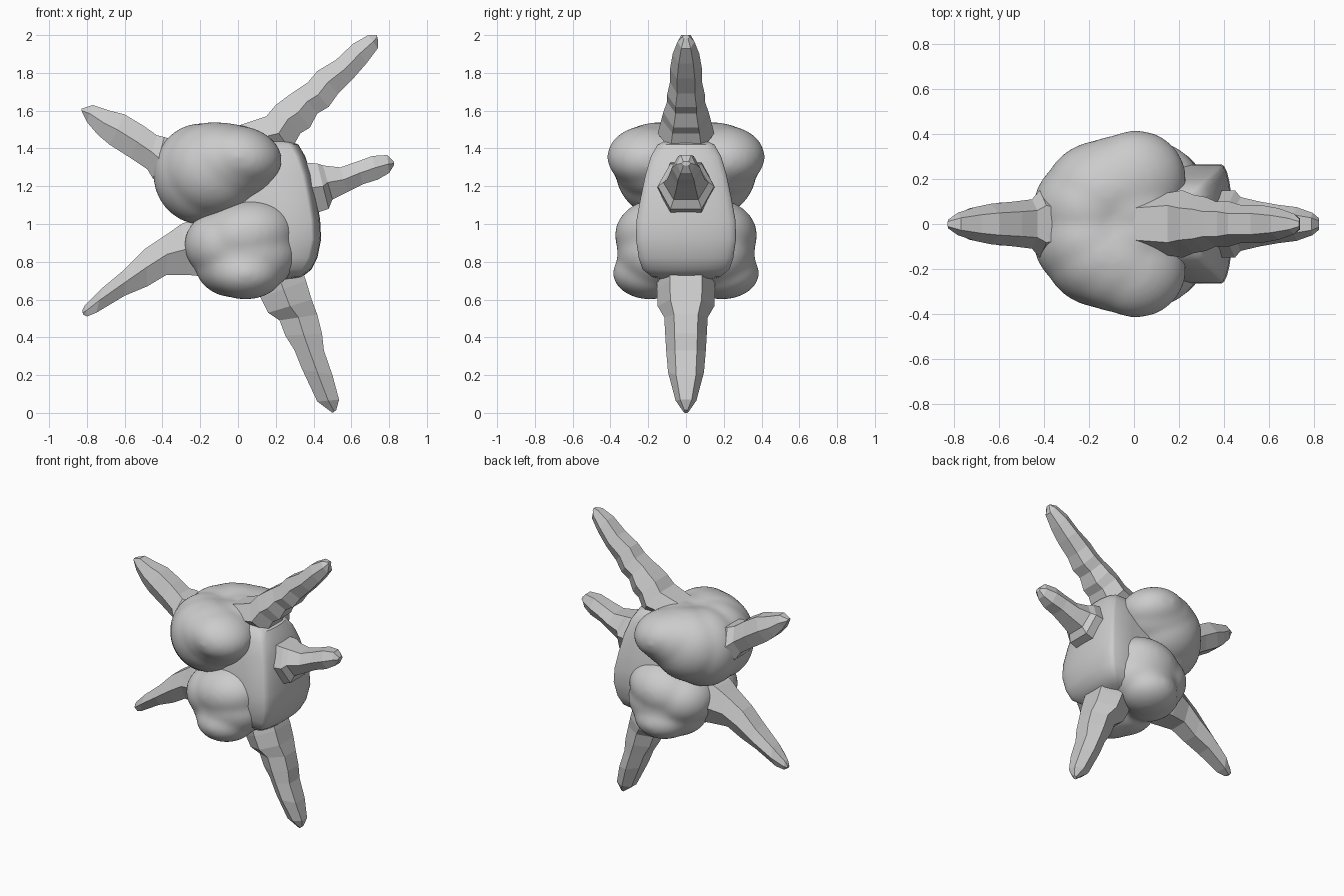
import bpy, bmesh, math
from mathutils import Matrix

grey = bpy.data.materials.new("plain grey")
grey.diffuse_color = (0.6, 0.6, 0.6, 1)


def finish(name, bm):
    bmesh.ops.recalc_face_normals(bm, faces=bm.faces)
    me = bpy.data.meshes.new(name)
    bm.to_mesh(me)
    bm.free()
    me.materials.append(grey)
    ob = bpy.data.objects.new(name, me)
    bpy.context.collection.objects.link(ob)
    return ob


def loft(name, rings):
    bm = bmesh.new()
    loops = [[bm.verts.new(p) for p in ring] for ring in rings]
    n = len(loops[0])
    for a, b in zip(loops, loops[1:]):
        for i in range(n):
            j = (i + 1) % n
            bm.faces.new((a[i], a[j], b[j], b[i]))
    bm.faces.new(loops[0])
    bm.faces.new(loops[-1])
    return finish(name, bm)


# Fused, mirrored balls: (x, y, z, radius x, radius y, radius z, tilt in degrees)
def lobe(name, blobs):
    bm = bmesh.new()
    for x, y, z, rx, ry, rz, tilt in blobs:
        for side in (-1, 1):
            m = (Matrix.Translation((x, side * y, z))
                 @ Matrix.Rotation(math.radians(tilt), 4, 'Y')
                 @ Matrix.Diagonal((rx, ry, rz, 1)))
            bmesh.ops.create_icosphere(bm, subdivisions=4, radius=1, matrix=m)
    ob = finish(name, bm)
    remesh = ob.modifiers.new("fuse", 'REMESH')
    remesh.mode = 'VOXEL'
    remesh.voxel_size = 0.016
    remesh.use_smooth_shade = True
    smooth = ob.modifiers.new("soften", 'SMOOTH')
    smooth.factor = 0.5
    smooth.iterations = 20
    return ob


# Six-sided spike: each station is (edge a x, z, edge b x, z, half width)
def spike(name, stations):
    rings = []
    for ax, az, bx, bz, w in stations:
        mx, mz = (ax + bx) / 2, (az + bz) / 2
        h = w * 0.55
        rings.append([(ax, -h, az), (ax, h, az), (mx, w, mz),
                      (bx, h, bz), (bx, -h, bz), (mx, -w, mz)])
    return loft(name, rings)


# Rounded body lobes
lobe("upper_lobes", [(-0.19, 0.07, 1.265, 0.26, 0.24, 0.27, 0),
                     (-0.13, 0.14, 1.29, 0.27, 0.235, 0.25, 0),
                     (-0.06, 0.16, 1.33, 0.27, 0.235, 0.205, 10),
                     (0.01, 0.20, 1.355, 0.225, 0.218, 0.165, 10),
                     (0.0, 0.06, 1.36, 0.22, 0.18, 0.165, 10)])
lobe("lower_lobes", [(0.05, 0.15, 0.94, 0.26, 0.227, 0.19, -10),
                     (0.06, 0.15, 0.84, 0.26, 0.215, 0.20, 0),
                     (0.04, 0.19, 0.74, 0.20, 0.198, 0.14, 0),
                     (0.13, 0.10, 0.87, 0.235, 0.18, 0.18, 0),
                     (-0.07, 0.12, 0.89, 0.215, 0.22, 0.19, 0),
                     (-0.02, 0.12, 0.79, 0.21, 0.21, 0.18, 0)])

# Broad front band: (height, outer x, half width)
levels = [(0.70, 0.26, 0.10), (0.72, 0.34, 0.18), (0.76, 0.39, 0.23),
          (0.82, 0.42, 0.25), (0.92, 0.44, 0.265), (1.02, 0.435, 0.262),
          (1.14, 0.415, 0.24), (1.26, 0.39, 0.215), (1.36, 0.355, 0.185),
          (1.42, 0.32, 0.15), (1.45, 0.25, 0.09)]
rings = []
for z, x, w in levels:
    arc = [(x - 0.05 * (1 - math.cos(math.radians(t))),
            w * math.sin(math.radians(t)), z) for t in range(-90, 91, 15)]
    rings.append([(-0.1, -w * 0.9, z), (x - 0.2, -w, z)] + arc
                 + [(x - 0.2, w, z), (-0.1, w * 0.9, z)])
band = loft("body_band", rings)
bpy.context.view_layer.objects.active = band
band.select_set(True)
bpy.ops.object.shade_smooth_by_angle(angle=math.radians(35))

# Five radiating spikes
spike("upper_right_spike", [
    (0.00, 1.52, 0.18, 1.38, 0.13), (0.15, 1.57, 0.28, 1.39, 0.15),
    (0.20, 1.63, 0.33, 1.48, 0.13), (0.26, 1.675, 0.38, 1.51, 0.12),
    (0.31, 1.71, 0.42, 1.585, 0.10), (0.37, 1.75, 0.48, 1.62, 0.10),
    (0.42, 1.81, 0.53, 1.69, 0.085), (0.52, 1.87, 0.61, 1.77, 0.085),
    (0.61, 1.955, 0.68, 1.85, 0.07), (0.69, 2.00, 0.74, 1.93, 0.045),
    (0.735, 2.0, 0.74, 1.98, 0.02)])
spike("right_spike", [
    (0.30, 1.33, 0.36, 1.04, 0.15), (0.42, 1.32, 0.48, 1.08, 0.15),
    (0.45, 1.31, 0.50, 1.13, 0.12), (0.54, 1.30, 0.58, 1.17, 0.10),
    (0.63, 1.33, 0.66, 1.21, 0.085), (0.71, 1.36, 0.74, 1.235, 0.075),
    (0.79, 1.365, 0.80, 1.27, 0.05), (0.825, 1.33, 0.825, 1.31, 0.025)])
spike("lower_right_spike", [
    (0.09, 0.70, 0.33, 0.78, 0.15), (0.12, 0.61, 0.36, 0.70, 0.155),
    (0.16, 0.53, 0.39, 0.60, 0.15), (0.22, 0.49, 0.42, 0.52, 0.115),
    (0.25, 0.41, 0.445, 0.42, 0.11), (0.30, 0.33, 0.455, 0.33, 0.105),
    (0.34, 0.23, 0.50, 0.20, 0.095), (0.42, 0.06, 0.535, 0.07, 0.055),
    (0.50, 0.0, 0.52, 0.015, 0.015)])
spike("lower_left_spike", [
    (-0.22, 1.03, -0.16, 0.72, 0.15), (-0.30, 1.00, -0.26, 0.73, 0.15),
    (-0.37, 0.95, -0.38, 0.73, 0.12), (-0.49, 0.87, -0.48, 0.67, 0.10),
    (-0.60, 0.76, -0.60, 0.62, 0.095), (-0.72, 0.66, -0.75, 0.53, 0.07),
    (-0.81, 0.57, -0.80, 0.51, 0.03), (-0.825, 0.54, -0.82, 0.52, 0.015)])
spike("upper_left_spike", [
    (-0.32, 1.44, -0.38, 1.22, 0.13), (-0.39, 1.46, -0.45, 1.24, 0.15),
    (-0.43, 1.47, -0.48, 1.29, 0.11), (-0.50, 1.52, -0.57, 1.35, 0.10),
    (-0.60, 1.58, -0.68, 1.42, 0.09), (-0.68, 1.60, -0.74, 1.47, 0.075),
    (-0.77, 1.63, -0.80, 1.54, 0.05), (-0.83, 1.61, -0.825, 1.59, 0.02)])
